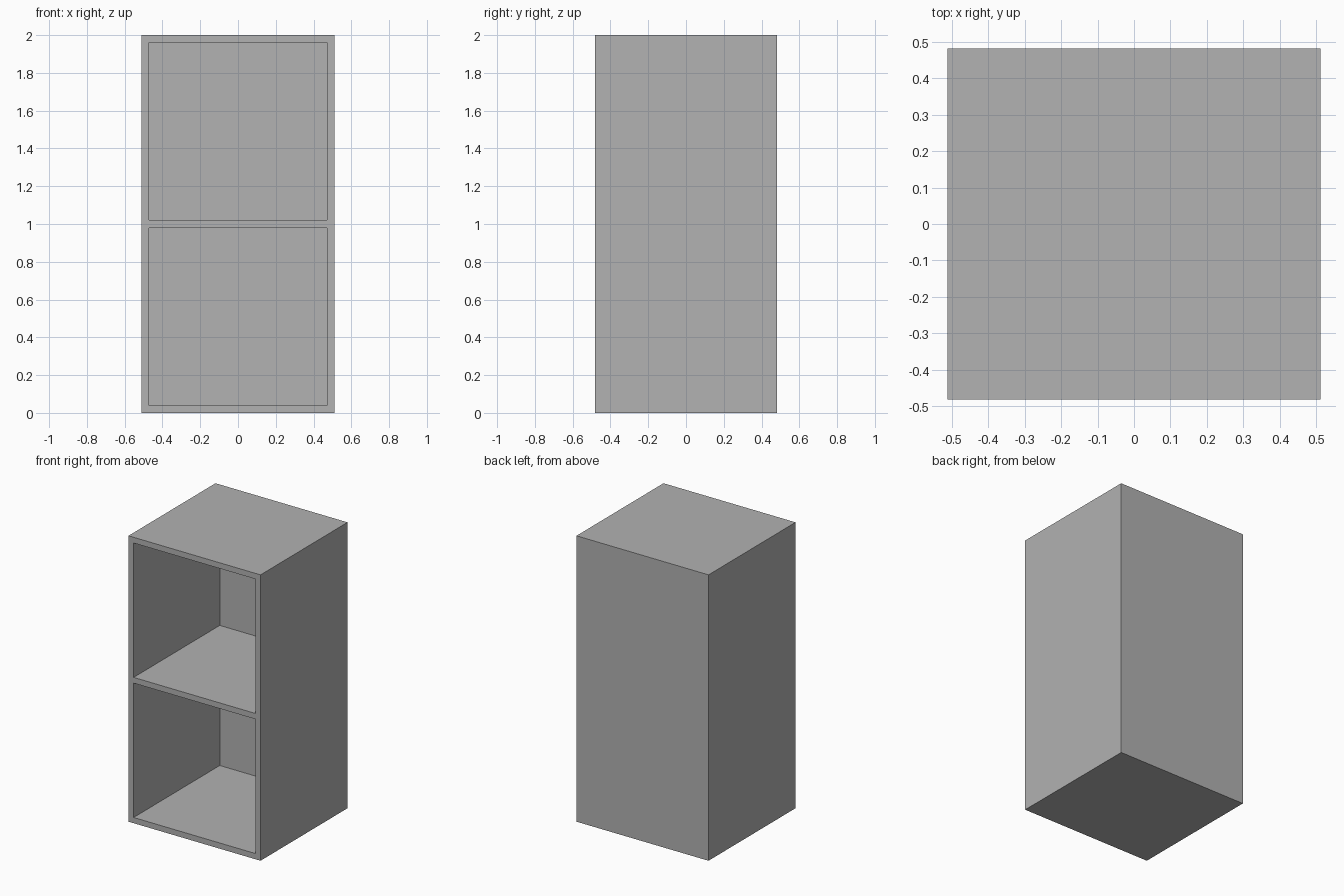
import bpy

old = bpy.data.objects.get("Cube")
if old:
    bpy.data.objects.remove(old, do_unlink=True)

WIDTH, DEPTH, HEIGHT = 1.022, 0.962, 2.0
BOARD = 0.04      # sides, top, bottom and shelf
BACK = 0.01       # thin back panel

grey = bpy.data.materials.new("plain_grey")
grey.use_nodes = True
colour = (0.445, 0.445, 0.445, 1)
grey.diffuse_color = colour
grey.node_tree.nodes["Principled BSDF"].inputs["Base Color"].default_value = colour


def box(name, size, centre):
    bpy.ops.mesh.primitive_cube_add(size=1, location=centre)
    obj = bpy.context.object
    obj.name = name
    obj.scale = size
    bpy.ops.object.transform_apply(location=True, rotation=False, scale=True)
    obj.data.materials.append(grey)
    return obj


# Cabinet body
cabinet = box("shelf_cabinet", (WIDTH, DEPTH, HEIGHT), (0, 0, HEIGHT / 2))

# Two equal compartments, hollowed out from the front
opening = (HEIGHT - 3 * BOARD) / 2
front, rear = -DEPTH / 2 - 0.1, DEPTH / 2 - BACK
for i, name in enumerate(("lower_compartment", "upper_compartment")):
    z = BOARD + opening / 2 + i * (opening + BOARD)
    cutter = box(name, (WIDTH - 2 * BOARD, rear - front, opening),
                 (0, (front + rear) / 2, z))
    cutter.hide_render = True
    cut = cabinet.modifiers.new(name, 'BOOLEAN')
    cut.operation = 'DIFFERENCE'
    cut.solver = 'EXACT'
    cut.object = cutter
    bpy.context.view_layer.objects.active = cabinet
    bpy.ops.object.modifier_apply(modifier=cut.name)
    bpy.data.objects.remove(cutter, do_unlink=True)
